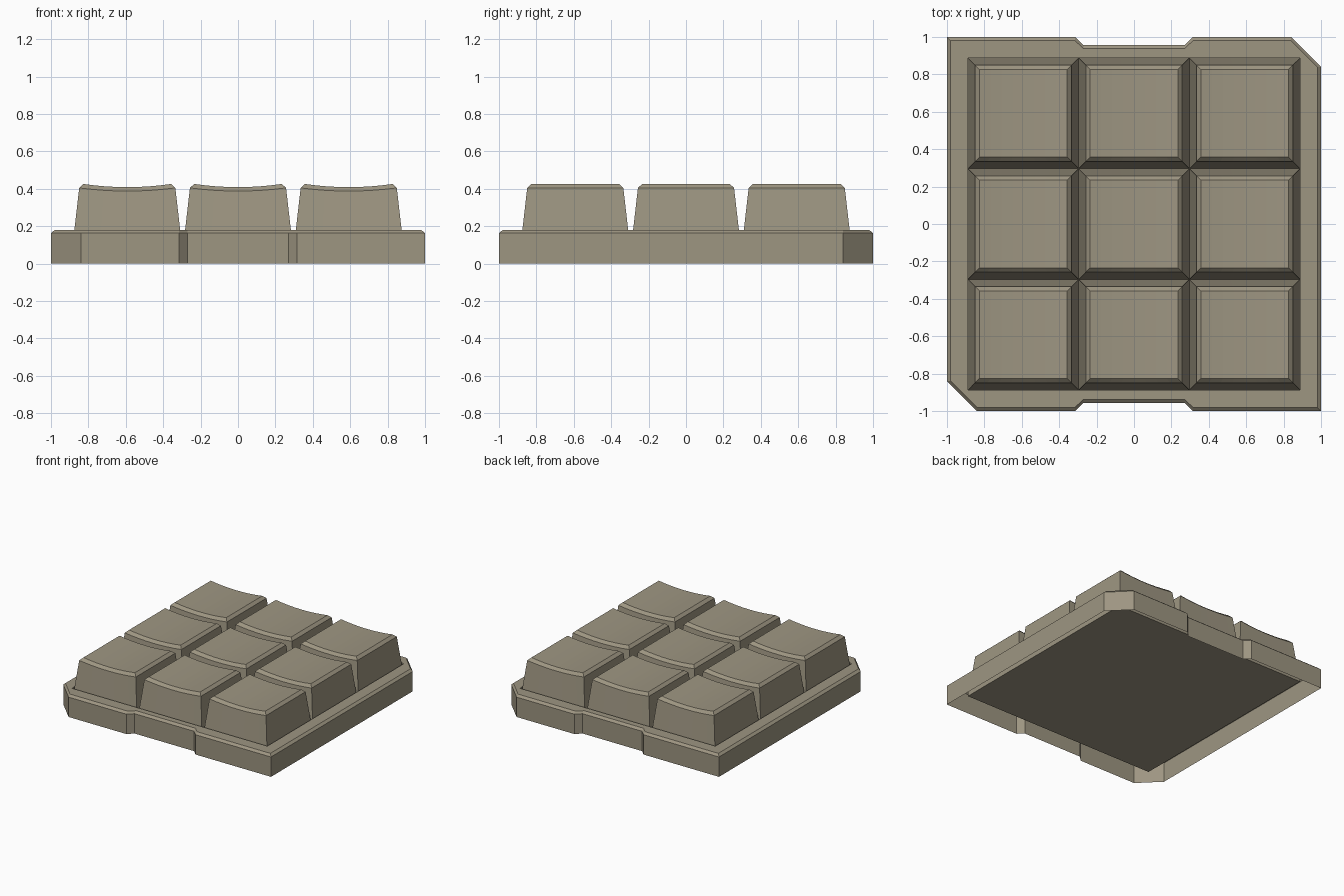
import bpy
import bmesh

cube = bpy.data.objects.get("Cube")
if cube:
    bpy.data.objects.remove(cube, do_unlink=True)

# Single warm grey plastic
plastic = bpy.data.materials.new("warm_grey_plastic")
plastic.use_nodes = True
colour = (0.34, 0.303, 0.222, 1)
plastic.diffuse_color = colour
plastic.node_tree.nodes["Principled BSDF"].inputs["Base Color"].default_value = colour

FLOOR, EDGE, RIM = 0.065, 0.163, 0.18
POCKET, PITCH = 0.888, 0.592


def finish(bm, name):
    bmesh.ops.recalc_face_normals(bm, faces=bm.faces)
    mesh = bpy.data.meshes.new(name)
    bm.to_mesh(mesh)
    bm.free()
    mesh.materials.append(plastic)
    obj = bpy.data.objects.new(name, mesh)
    bpy.context.collection.objects.link(obj)
    return obj


def ring(bm, points, z):
    return [bm.verts.new((x, y, z)) for x, y in points]


def bridge(bm, a, b):
    for i in range(len(a)):
        j = (i + 1) % len(a)
        bm.faces.new((a[i], a[j], b[j], b[i]))


# Tray: notched outline with two cut corners, open underneath
half = [(-1, 1), (-0.315, 1), (-0.27, 0.957), (0.27, 0.957),
        (0.315, 1), (0.84, 1), (1, 0.84)]
outline = half + [(-x, -y) for x, y in half]


def pull_in(v, limit):
    return v - 0.02 * (1 if v > 0 else -1) if abs(v) >= limit else v


inset = [(pull_in(x, 1), pull_in(y, 0.95)) for x, y in outline]
square = [(-POCKET, POCKET), (POCKET, POCKET), (POCKET, -POCKET), (-POCKET, -POCKET)]

bm = bmesh.new()
foot = ring(bm, outline, 0)
shoulder = ring(bm, outline, EDGE)
rim = ring(bm, inset, RIM)
lip = ring(bm, square, RIM)
floor = ring(bm, square, FLOOR)
bridge(bm, foot, shoulder)
bridge(bm, shoulder, rim)
bridge(bm, lip, floor)
bm.faces.new(floor)
edges = []
for loop in (rim, lip):
    for i, v in enumerate(loop):
        pair = (v, loop[(i + 1) % len(loop)])
        edges.append(bm.edges.get(pair) or bm.edges.new(pair))
bmesh.ops.triangle_fill(bm, edges=edges, use_beauty=True, normal=(0, 0, 1))
finish(bm, "tray")


# Keycap: tapered block with a bevelled top, dished from side to side
def keycap(name, cx, cy, columns=8):
    bm = bmesh.new()
    levels = [(0.296, FLOOR, 0), (0.257, 0.405, 0.017), (0.234, 0.426, 0.017)]
    rows = [(h, -h, z, d) for h, z, d in levels]
    rows += [(h, h, z, d) for h, z, d in reversed(levels)]
    grid = []
    for h, y, z, dip in rows:
        row = []
        for i in range(columns + 1):
            t = 2 * i / columns - 1
            row.append(bm.verts.new((cx + h * t, cy + y, z - dip * (1 - t * t))))
        grid.append(row)
    for a, b in zip(grid, grid[1:]):
        for i in range(columns):
            bm.faces.new((a[i], a[i + 1], b[i + 1], b[i]))
    for end in (0, columns):
        side = [row[end] for row in grid]
        bm.faces.new((side[0], side[1], side[4], side[5]))
        bm.faces.new((side[1], side[2], side[3], side[4]))
    return finish(bm, name)


for r, row_name in enumerate(("front", "middle", "back")):
    for c, col_name in enumerate(("right", "centre", "left")):
        keycap(f"keycap_{row_name}_{col_name}", (c - 1) * PITCH, (r - 1) * PITCH)
